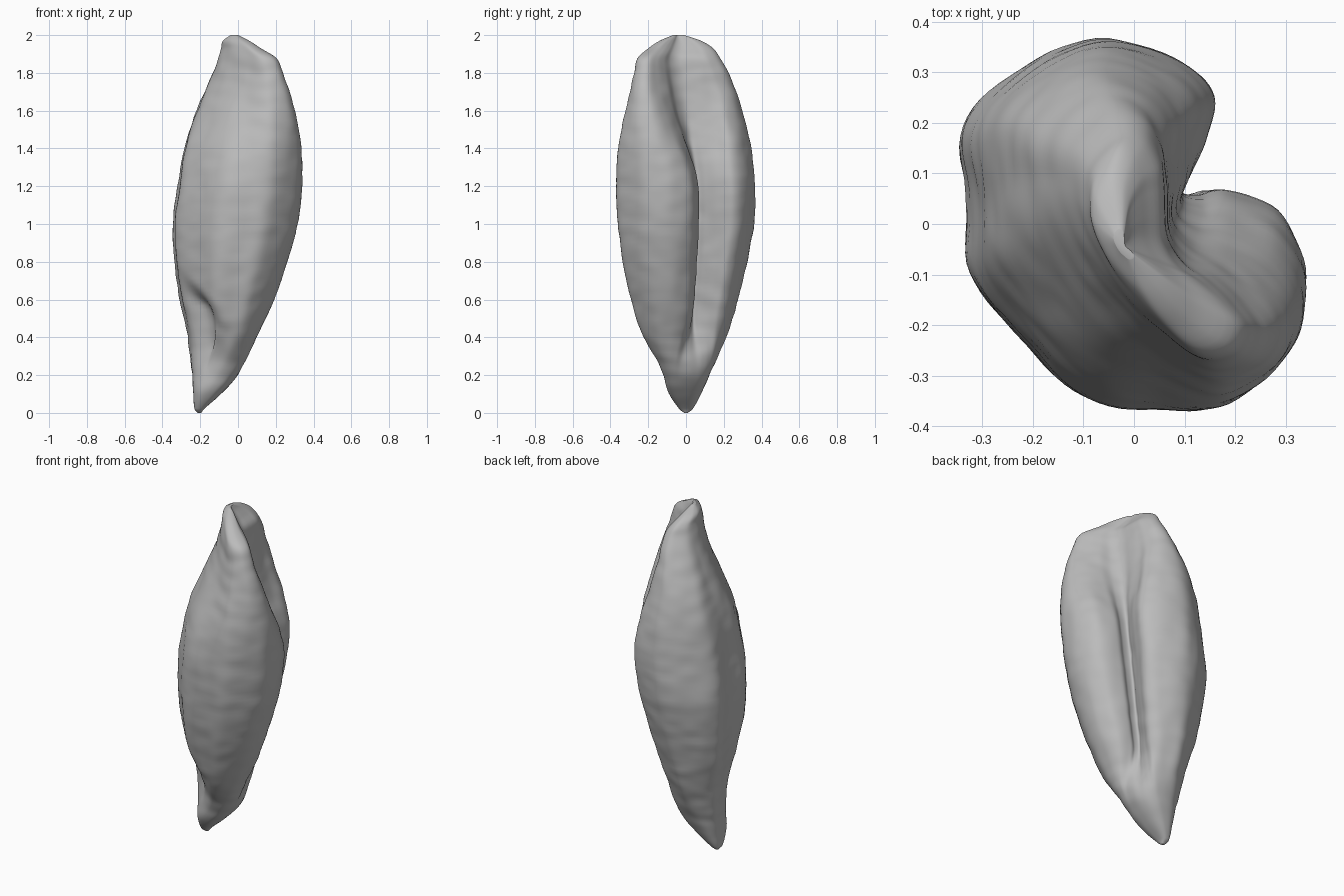
import bpy
import bmesh
import math
from mathutils import Vector, noise

cube = bpy.data.objects.get("Cube")
if cube:
    bpy.data.objects.remove(cube, do_unlink=True)

STEPS = 7      # samples between two outline points
RINGS = 130    # rings from the lower tip to the upper tip


def boxy(angle):
    """Point on a circle with squared shoulders."""
    c, s = math.cos(angle), math.sin(angle)
    return (math.copysign(abs(c) ** 0.8, c), math.copysign(abs(s) ** 0.8, s))


# Outlines, counter-clockwise from the bottom of the crease
middle_outline = [
    (.09, .068), (.11, .11), (.14, .18), (.16, .26), (.09, .33), (-.08, .375),
    (-.23, .315), (-.345, .205), (-.335, .05), (-.33, -.1), (-.22, -.24),
    (-.1, -.35), (.05, -.37), (.185, -.355), (.32, -.22), (.345, -.08),
    (.29, .03), (.185, .07), (.13, .058)]
upper_outline = [
    (.06, -.04), (.055, .02), (.05, .08), (.045, .13), (.02, .18),
    (-.02, .2), (-.06, .18), (-.1, .13), (-.11, .06), (-.1, 0), (-.07, -.07),
    (-.02, -.15), (.05, -.22), (.12, -.27), (.18, -.26), (.2, -.21),
    (.17, -.16), (.13, -.12), (.085, -.085)]
count = len(middle_outline)
lower_outline = [boxy(math.tau * i / count + 0.4) for i in range(count)]

# Height, then lowest and highest x and y of the husk at that height
extents = [
    (0, -.215, -.195, -.01, .01), (.02, -.23, -.18, -.035, .035),
    (.1, -.237, -.09, -.09, .08), (.2, -.243, 0, -.13, .125),
    (.4, -.265, .1, -.23, .21), (.6, -.31, .19, -.29, .275),
    (.8, -.335, .26, -.335, .325), (1, -.345, .315, -.36, .36),
    (1.2, -.32, .34, -.37, .365), (1.4, -.285, .335, -.36, .345),
    (1.6, -.22, .3, -.32, .3), (1.8, -.135, .235, -.275, .225),
    (1.88, -.105, .2, -.255, .18), (1.93, -.09, .12, -.2, .145),
    (1.97, -.08, .06, -.14, .08), (2, -.04, .0, -.07, -.01)]


def catmull(a, b, c, d, t):
    return 0.5 * (2 * b + (c - a) * t + (2 * a - 5 * b + 4 * c - d) * t * t
                  + (3 * b - a - 3 * c + d) * t ** 3)


def smoothstep(low, high, value):
    t = min(max((value - low) / (high - low), 0), 1)
    return t * t * (3 - 2 * t)


def smooth_outline(points):
    """Round the outline and stretch it to fill a unit square."""
    vectors = [Vector(p) for p in points]
    n = len(vectors)
    result = [catmull(vectors[i - 1], vectors[i], vectors[(i + 1) % n],
                      vectors[(i + 2) % n], s / STEPS)
              for i in range(n) for s in range(STEPS)]
    return fit_square(result)


def fit_square(points):
    low = [min(p[k] for p in points) for k in (0, 1)]
    high = [max(p[k] for p in points) for k in (0, 1)]
    return [Vector([(p[k] - low[k]) / (high[k] - low[k]) for k in (0, 1)])
            for p in points]


def extent_at(z):
    """Smooth reading of the extents at a height."""
    last = len(extents) - 1
    i = next(k for k in range(last) if z <= extents[k + 1][0] + 1e-6)
    a, b = extents[i], extents[i + 1]
    h = b[0] - a[0]
    t = (z - a[0]) / h

    def slope(k, column):
        p, q = extents[max(k - 1, 0)], extents[min(k + 1, last)]
        return (q[column] - p[column]) / (q[0] - p[0])

    return [(2 * t**3 - 3 * t**2 + 1) * a[c] + (3 * t**2 - 2 * t**3) * b[c]
            + h * ((t**3 - 2 * t**2 + t) * slope(i, c)
                   + (t**3 - t**2) * slope(i + 1, c)) for c in range(1, 5)]


lower, middle, upper = map(smooth_outline,
                           (lower_outline, middle_outline, upper_outline))


def husk_ring(z):
    """One cross-section, blended between the three outlines."""
    to_middle = smoothstep(0.05, 0.55, z)
    to_upper = smoothstep(1.15, 1.88, z)
    shape = fit_square([a.lerp(b, to_middle).lerp(c, to_upper)
                        for a, b, c in zip(lower, middle, upper)])
    x0, x1, y0, y1 = extent_at(z)
    return [Vector((x0 + (x1 - x0) * p.x, y0 + (y1 - y0) * p.y, z))
            for p in shape]


def germ_dent(p):
    """Hollow beside the germ at the lower tip, with a sharp slanted rim."""
    side = (p - Vector((-0.19, -0.17, p.z))).length
    edge = 0.48 - 0.9 * (p.x + 0.15)
    hollow = smoothstep(0.1, 0.36, p.z) * (1 - smoothstep(edge, edge + 0.15, p.z))
    return 0.075 * hollow * math.exp(-(side / 0.11) ** 2)


# Husk: a lofted skin closed at both tips
bm = bmesh.new()
rings = []
for k in range(RINGS + 1):
    height = 1 - math.cos(math.pi * k / RINGS)
    rings.append([bm.verts.new(p) for p in husk_ring(height)])
for ring, above in zip(rings, rings[1:]):
    n = len(ring)
    for i in range(n):
        j = (i + 1) % n
        bm.faces.new((ring[i], ring[j], above[j], above[i]))
bm.faces.new(rings[0][::-1])
bm.faces.new(rings[-1])
bm.normal_update()

# Shallow cross wrinkles and lengthwise ribs
moves = []
for v in bm.verts:
    p = v.co
    fade = smoothstep(0, 0.3, p.z) * (1 - smoothstep(1.8, 2, p.z))
    wrinkle = noise.noise(Vector((p.x * 9, p.y * 9, p.z * 17)))
    rib = noise.noise(Vector((p.x * 12, p.y * 12, p.z * 2)))
    amount = fade * (0.004 * wrinkle + 0.004 * rib) - germ_dent(p)
    moves.append(v.normal * amount)
for v, move in zip(bm.verts, moves):
    v.co += move

mesh = bpy.data.meshes.new("grain_husk")
bm.to_mesh(mesh)
bm.free()
husk = bpy.data.objects.new("grain_husk", mesh)
bpy.context.collection.objects.link(husk)

# Plain grey colour
grey = bpy.data.materials.new("husk_grey")
grey.use_nodes = True
colour = (0.5, 0.5, 0.5, 1)
grey.diffuse_color = colour
grey.node_tree.nodes["Principled BSDF"].inputs["Base Color"].default_value = colour
mesh.materials.append(grey)

bpy.context.view_layer.objects.active = husk
husk.select_set(True)
bpy.ops.object.shade_smooth_by_angle(angle=math.radians(60))
